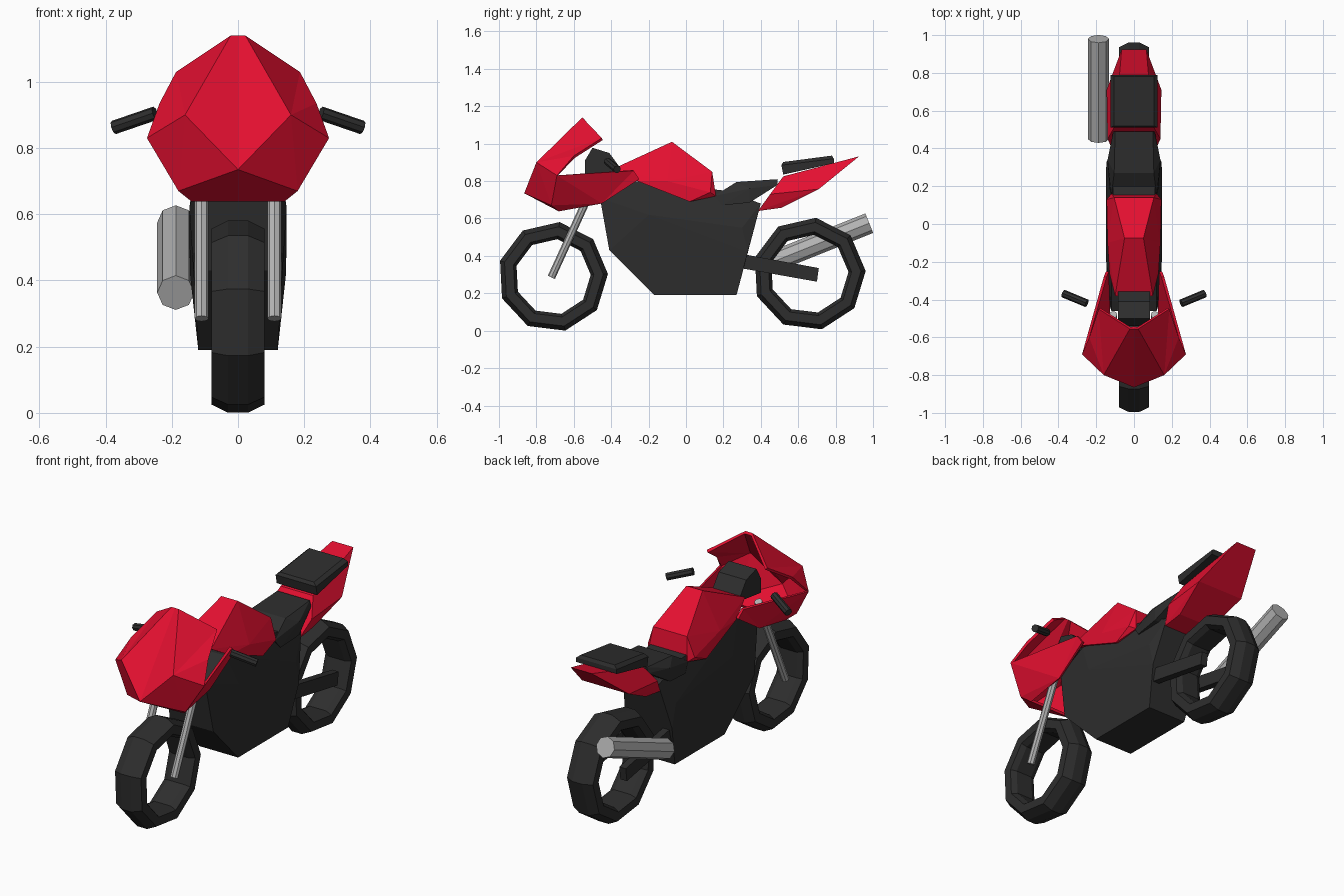
import bpy, bmesh, math
from mathutils import Vector

if "Cube" in bpy.data.objects:
    bpy.data.objects.remove(bpy.data.objects["Cube"])


def material(name, rgb):
    m = bpy.data.materials.new(name)
    m.diffuse_color = (*rgb, 1)
    m.use_nodes = True
    m.node_tree.nodes["Principled BSDF"].inputs["Base Color"].default_value = m.diffuse_color
    return m


RED = material("red paint", (0.78, 0.005, 0.03))
DARK = material("dark rubber", (0.027, 0.027, 0.027))
METAL = material("grey metal", (0.45, 0.45, 0.45))


def finish(name, bm, mat):
    bmesh.ops.recalc_face_normals(bm, faces=bm.faces)
    me = bpy.data.meshes.new(name)
    bm.to_mesh(me)
    bm.free()
    me.materials.append(mat)
    ob = bpy.data.objects.new(name, me)
    bpy.context.collection.objects.link(ob)
    return ob


def hull(name, pts, mat):
    """Faceted convex block around the points."""
    bm = bmesh.new()
    for p in pts:
        bm.verts.new(p)
    res = bmesh.ops.convex_hull(bm, input=bm.verts[:])
    junk = {v for v in res["geom_interior"] + res["geom_unused"] if isinstance(v, bmesh.types.BMVert)}
    bmesh.ops.delete(bm, geom=list(junk), context='VERTS')
    bmesh.ops.dissolve_limit(bm, angle_limit=math.radians(3), verts=bm.verts[:], edges=bm.edges[:])
    return finish(name, bm, mat)


def sym(pts):
    """(half width, y, z) points on both sides."""
    return [(s * x, y, z) for x, y, z in pts for s in (-1, 1)]


def rod(name, a, b, r, sides, mat):
    a, b = Vector(a), Vector(b)
    bm = bmesh.new()
    bmesh.ops.create_cone(bm, cap_ends=True, segments=sides, radius1=r, radius2=r, depth=(b - a).length)
    rot = (b - a).to_track_quat('Z', 'Y').to_matrix()
    for v in bm.verts:
        v.co = rot @ v.co + (a + b) / 2
    return finish(name, bm, mat)


def wheel(name, y, z, R):
    """Nine-sided tyre swept from a (radius, x) section."""
    half = [(R, 0.03), (R - 0.025, 0.08), (R - 0.075, 0.08), (R - 0.092, 0.05)]
    prof = half + [(r, -x) for r, x in reversed(half)]
    bm = bmesh.new()
    n, k = 9, len(prof)
    rings = []
    for i in range(n):
        t = math.radians(3 + 40 * i)
        rings.append([bm.verts.new((x, y + r * math.cos(t), z + r * math.sin(t))) for r, x in prof])
    for i in range(n):
        p, q = rings[i], rings[(i + 1) % n]
        for j in range(k):
            bm.faces.new((p[j], p[(j + 1) % k], q[(j + 1) % k], q[j]))
    return finish(name, bm, DARK)


# Wheels
wheel("front_wheel", -0.712, 0.288, 0.295)
wheel("rear_wheel", 0.658, 0.303, 0.303)

# Engine block and frame
hull("engine_body", sym([
    (0.12, -0.46, 0.71), (0.135, -0.41, 0.43), (0.12, -0.17, 0.19), (0.12, 0.27, 0.19),
    (0.145, 0.33, 0.42), (0.11, 0.40, 0.68), (0.11, 0.20, 0.75), (0.12, -0.28, 0.80),
    (0.147, -0.20, 0.62), (0.147, 0.30, 0.55)]), DARK)

# Fuel tank
hull("fuel_tank", sym([
    (0.05, -0.075, 1.01), (0.105, 0.14, 0.85), (0.12, 0.16, 0.72), (0.14, 0.02, 0.69),
    (0.145, 0.13, 0.74), (0.10, -0.38, 0.87), (0.13, -0.26, 0.80), (0.14, -0.10, 0.80)]), RED)

# Seats
hull("rider_seat", sym([
    (0.12, 0.15, 0.72), (0.105, 0.27, 0.795), (0.10, 0.49, 0.81), (0.11, 0.49, 0.78),
    (0.14, 0.34, 0.76), (0.14, 0.34, 0.685), (0.13, 0.19, 0.67)]), DARK)
hull("passenger_seat", sym([
    (0.105, 0.52, 0.902), (0.105, 0.78, 0.936), (0.125, 0.79, 0.92), (0.125, 0.79, 0.895),
    (0.125, 0.51, 0.885), (0.125, 0.52, 0.835)]), DARK)

# Tail cowl
hull("tail_cowl", sym([
    (0.065, 0.925, 0.932), (0.10, 0.52, 0.825), (0.14, 0.45, 0.73), (0.145, 0.71, 0.757),
    (0.11, 0.385, 0.64), (0.11, 0.51, 0.657)]), RED)

# Dashboard
hull("dashboard", sym([
    (0.085, -0.50, 0.978), (0.085, -0.41, 0.95), (0.085, -0.355, 0.875),
    (0.085, -0.38, 0.85), (0.085, -0.54, 0.91), (0.085, -0.54, 0.83)]), DARK)

# Forks, grips and swing arms on both sides
for side, s in (("left", -1), ("right", 1)):
    rod(side + "_fork", (s * 0.11, -0.72, 0.285), (s * 0.11, -0.48, 0.81), 0.021, 8, METAL)
    rod(side + "_grip", (s * 0.25, -0.42, 0.905), (s * 0.375, -0.368, 0.862), 0.021, 8, DARK)
    hull(side + "_swing_arm", [(s * x, y, z) for x in (0.085, 0.125) for y, z in
         ((0.30, 0.41), (0.71, 0.335), (0.70, 0.262), (0.29, 0.335))], DARK)

# Exhaust
rod("exhaust", (-0.188, 0.45, 0.363), (-0.188, 0.98, 0.575), 0.056, 8, METAL)

# Front fairing: half shell, mirrored and thickened
P = {
    "top0": (0, -0.555, 1.14), "top": (0.022, -0.555, 1.14), "brow": (0.16, -0.80, 0.90),
    "nose": (0, -0.865, 0.735), "rim": (0.187, -0.45, 1.03), "rim2": (0.237, -0.60, 0.935),
    "cheek": (0.275, -0.69, 0.83), "jaw": (0.18, -0.72, 0.67), "chin": (0.14, -0.68, 0.638),
    "chin0": (0, -0.68, 0.638), "tip": (0.16, -0.28, 0.855), "tip2": (0.148, -0.25, 0.81),
    "belly": (0.14, -0.45, 0.68)}
bm = bmesh.new()
V = {k: bm.verts.new(c) for k, c in P.items()}
for face in ("top0 top brow nose", "top rim brow", "rim rim2 brow", "rim2 cheek brow",
             "brow cheek jaw", "nose brow jaw", "nose jaw chin chin0",
             "cheek tip belly", "tip tip2 belly", "cheek belly jaw", "jaw belly chin"):
    bm.faces.new([V[k] for k in face.split()])
fairing = finish("front_fairing", bm, RED)
# make the outer side face away from the rider
me = fairing.data
if me.polygons[0].normal.y > 0:
    me.flip_normals()
mir = fairing.modifiers.new("mirror", 'MIRROR')
mir.use_clip = True
sol = fairing.modifiers.new("thickness", 'SOLIDIFY')
sol.thickness = 0.015
sol.offset = -1
